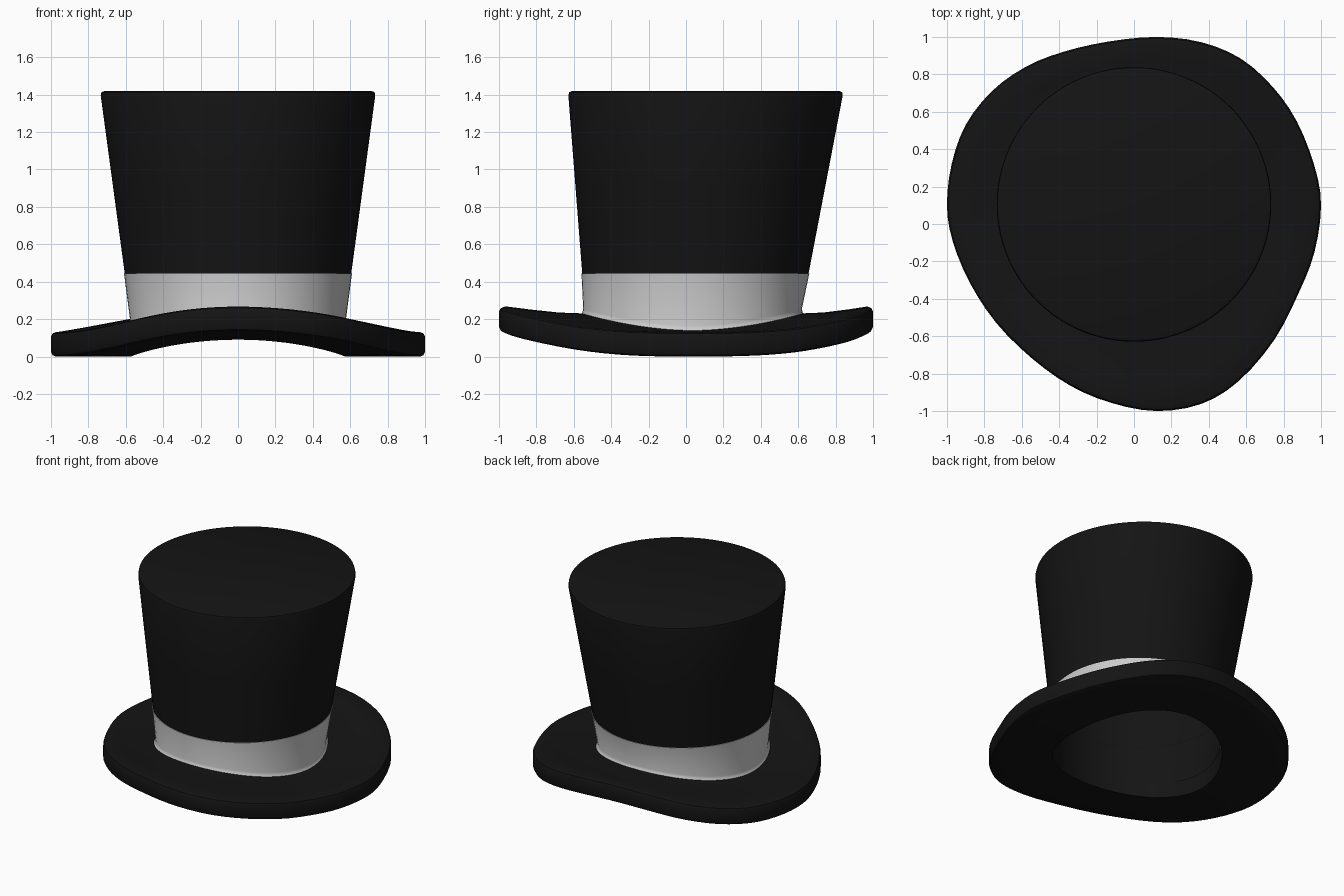
import bpy, bmesh
from math import atan2, cos, sin, radians
from mathutils import Vector

if "Cube" in bpy.data.objects:
    bpy.data.objects.remove(bpy.data.objects["Cube"])

STEPS = 3      # spline samples per outline point
BASE_Y = 0.035  # centre of the head opening

# Asymmetric brim outline seen from above
OUTLINE = [(1.0, 0.1), (0.965, 0.31), (0.87, 0.55), (0.74, 0.735), (0.57, 0.885),
           (0.36, 0.972), (0.12, 1.0), (-0.14, 0.975), (-0.38, 0.92), (-0.58, 0.84),
           (-0.76, 0.71), (-0.9, 0.53), (-0.975, 0.32), (-1.0, 0.1), (-0.97, -0.09),
           (-0.88, -0.31), (-0.74, -0.525), (-0.55, -0.715), (-0.34, -0.865),
           (-0.12, -0.957), (0.12, -1.0), (0.36, -0.962), (0.56, -0.84),
           (0.75, -0.62), (0.88, -0.37), (0.965, -0.15)]


def spline(points, steps):
    """Closed Catmull-Rom curve through the points."""
    n, out = len(points), []
    for i in range(n):
        a, b, c, d = (Vector(points[(i + k) % n]) for k in (-1, 0, 1, 2))
        for s in range(steps):
            t = s / steps
            out.append(0.5 * (2 * b + (c - a) * t + (2 * a - 5 * b + 4 * c - d) * t * t
                              + (3 * b - a - 3 * c + d) * t ** 3))
    return out


edge = spline(OUTLINE, STEPS)
angles = [atan2(p.y - BASE_Y, p.x) for p in edge]


def under(a, t):
    """Underside height of the saddle-shaped brim, t = 0 opening, 1 outer edge."""
    s = abs(sin(a))
    return 0.09 * s ** 1.8 * (1 - t) + 0.137 * s ** 3 * t


def brim_ring(t, lift, inset=0.0):
    ring = []
    for p, a in zip(edge, angles):
        inner = Vector((0.572 * cos(a), BASE_Y + 0.572 * sin(a)))
        q = inner.lerp(p, t)
        q -= (p - inner).normalized() * inset
        ring.append((q.x, q.y, under(a, t) + lift))
    return ring


def crown_ring(z, grow=0.0):
    """Circle on the leaning, widening crown."""
    r, cy = 0.605 + (z - 0.44) * 0.135 + grow, 0.05 + (z - 0.44) * 0.057
    return [(r * cos(a), cy + r * sin(a), z) for a in angles]


def foot_ring(lift, grow=0.0):
    """Crown ring that follows the top of the brim."""
    ring = []
    for a in angles:
        z = under(a, 0) + lift
        r = 0.605 + (z - 0.44) * 0.135 + grow
        ring.append((r * cos(a), BASE_Y + r * sin(a), z))
    return ring


def loft(name, rings, closed=False, cap=False, mat=None):
    bm = bmesh.new()
    rows = [[bm.verts.new(p) for p in ring] for ring in rings]
    n = len(angles)
    pairs = list(zip(rows, rows[1:])) + ([(rows[-1], rows[0])] if closed else [])
    for lo, hi in pairs:
        for i in range(n):
            j = (i + 1) % n
            bm.faces.new((lo[i], lo[j], hi[j], hi[i]))
    if cap:
        bm.faces.new(rows[-1])
    if closed:
        bmesh.ops.recalc_face_normals(bm, faces=bm.faces)
    mesh = bpy.data.meshes.new(name)
    bm.to_mesh(mesh)
    bm.free()
    ob = bpy.data.objects.new(name, mesh)
    bpy.context.collection.objects.link(ob)
    if mat:
        mesh.materials.append(mat)
    bpy.ops.object.select_all(action='DESELECT')
    ob.select_set(True)
    bpy.context.view_layer.objects.active = ob
    bpy.ops.object.shade_smooth_by_angle(angle=radians(40))
    return ob


black = bpy.data.materials.new("black_felt")
black.diffuse_color = (0.007, 0.007, 0.007, 1)
black.use_nodes = True
black.node_tree.nodes["Principled BSDF"].inputs["Base Color"].default_value = black.diffuse_color

# Thick curled brim with a rounded outer edge and an open centre
T = 0.13
loft("brim", [brim_ring(0, 0), brim_ring(0.33, 0), brim_ring(0.67, 0),
              brim_ring(1, 0, 0.025), brim_ring(1, 0.007, 0.008), brim_ring(1, 0.025),
              brim_ring(1, T - 0.025), brim_ring(1, T - 0.007, 0.008),
              brim_ring(1, T, 0.025), brim_ring(0.67, T), brim_ring(0.33, T),
              brim_ring(0, T + 0.01)], closed=True, mat=black)

# Hollow crown, open below, with a softened top edge
loft("crown", [foot_ring(T - 0.02), crown_ring(0.44), crown_ring(0.9), crown_ring(1.395),
               crown_ring(1.413, -0.006), crown_ring(1.42, -0.024)], cap=True, mat=black)

# Grey ribbon, with a small flare where it meets the brim
loft("hat_band", [foot_ring(T, 0.028), foot_ring(T + 0.015, 0.012),
                  foot_ring(T + 0.035, 0.005), crown_ring(0.445, 0.004),
                  crown_ring(0.445, -0.001)])
